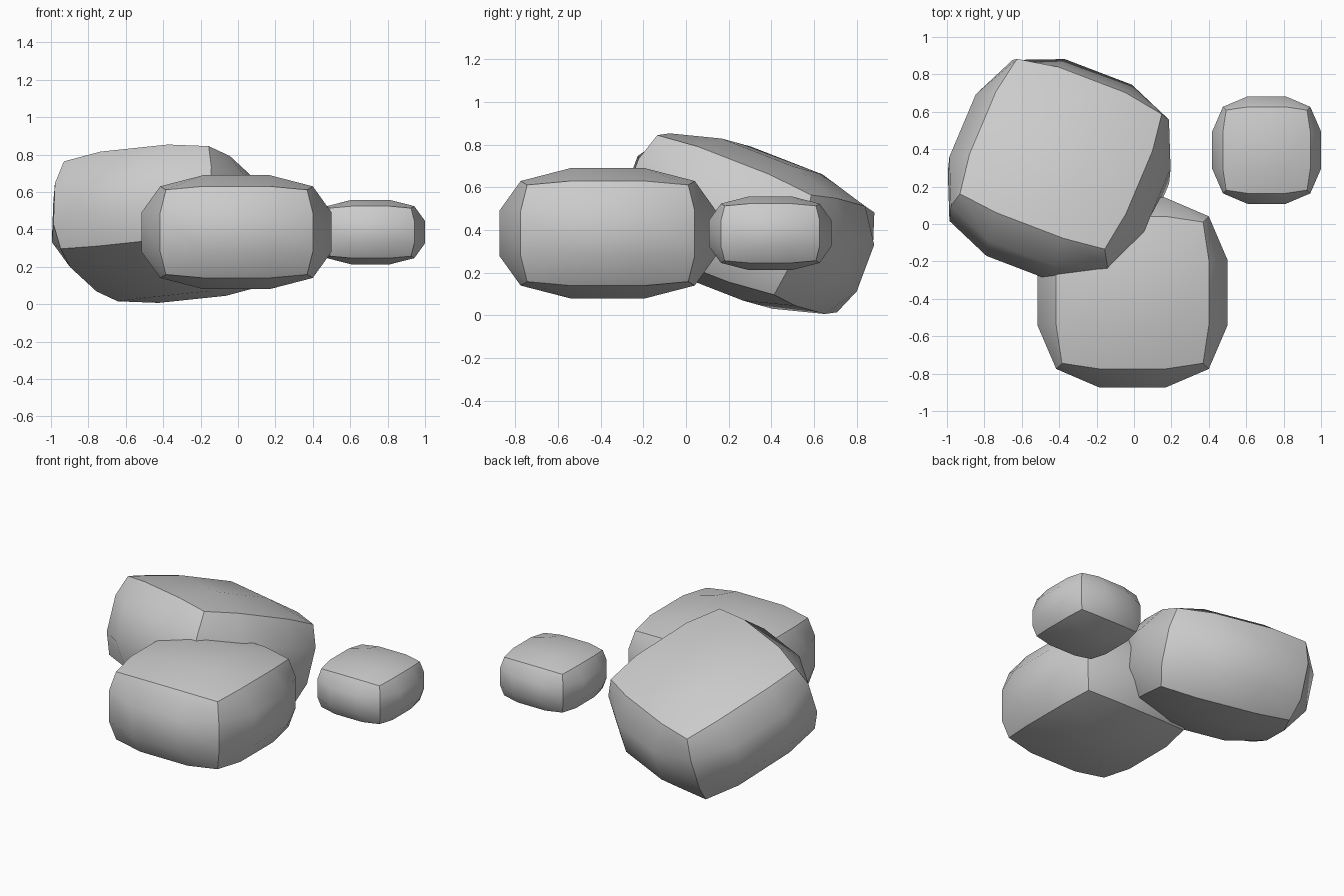
import bpy, bmesh
from mathutils import Matrix, Vector

if "Cube" in bpy.data.objects:
    bpy.data.objects.remove(bpy.data.objects["Cube"])

# Bulge of the pillow block: coordinate per count of outer axes (face, edge, corner)
OUTER = {1: 1.0, 2: 0.803, 3: 0.743}
INNER = 0.345


def outer_count(co):
    return sum(abs(c) > 0.6 for c in co)


def pebble(name, centre, half, axes=None):
    """Cube with a 3x3 grid per side, bulged into a pillow with sharp seams."""
    bm = bmesh.new()
    bmesh.ops.create_cube(bm, size=2)
    bmesh.ops.subdivide_edges(bm, edges=bm.edges[:], cuts=2, use_grid_fill=True)
    count = {v: outer_count(v.co) for v in bm.verts}
    for f in bm.faces:
        f.smooth = True
    for e in bm.edges:
        e.smooth = not all(count[v] >= 2 for v in e.verts)
    for v in bm.verts:
        v.co = Vector([(1 if c > 0 else -1) * (OUTER[count[v]] if abs(c) > 0.6 else INNER) * h
                       for c, h in zip(v.co, half)])
    bmesh.ops.recalc_face_normals(bm, faces=bm.faces[:])
    mesh = bpy.data.meshes.new(name)
    bm.to_mesh(mesh)
    bm.free()
    obj = bpy.data.objects.new(name, mesh)
    bpy.context.collection.objects.link(obj)
    rot = Matrix(axes).transposed().to_4x4() if axes else Matrix.Identity(4)
    obj.matrix_world = Matrix.Translation(centre) @ rot
    return obj


# Two level stones
pebble("front_stone", (-0.008, -0.367, 0.385), (0.508, 0.508, 0.305))
pebble("small_stone", (0.709, 0.395, 0.385), (0.291, 0.288, 0.173))

# Large leaning stone
u = Vector((0.930, -0.355, 0.098)).normalized()
v = Vector((0.379, 0.862, -0.336))
v = (v - u * v.dot(u)).normalized()
pebble("leaning_stone", (-0.4, 0.287, 0.43), (0.56, 0.56, 0.336), (u, v, u.cross(v)))
